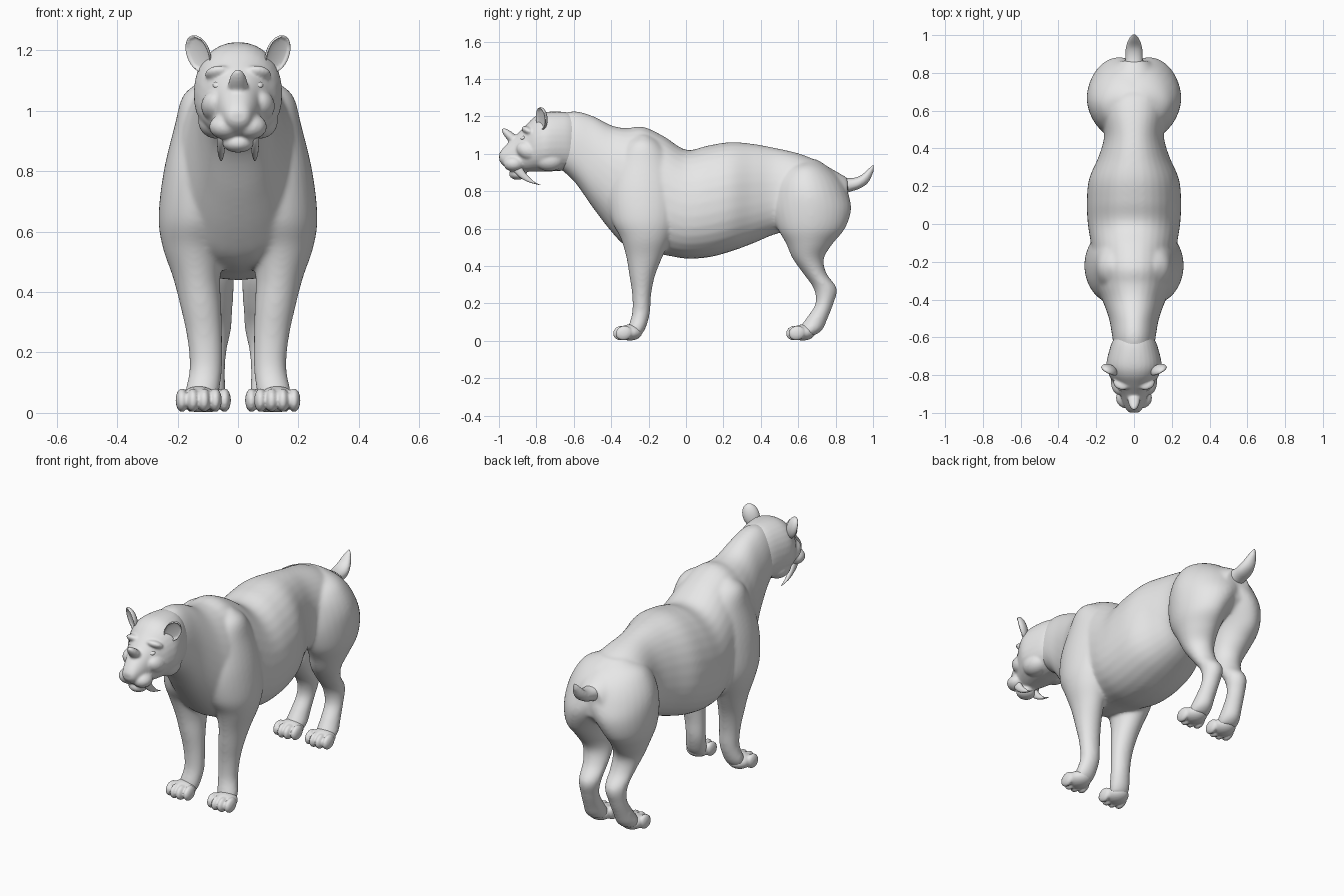
import bpy, bmesh, math
from mathutils import Matrix

cube = bpy.data.objects.get("Cube")
if cube:
    bpy.data.objects.remove(cube, do_unlink=True)

GREY = (0.8, 0.8, 0.8, 1)
clay = bpy.data.materials.new("plain grey")
clay.use_nodes = True
clay.diffuse_color = GREY
clay.node_tree.nodes["Principled BSDF"].inputs["Base Color"].default_value = GREY


def spline(rows, steps=5):
    """Catmull-Rom resampling of a list of equal length tuples."""
    rows = [rows[0]] + rows + [rows[-1]]
    out = []
    for i in range(1, len(rows) - 2):
        a, b, c, d = rows[i - 1:i + 3]
        for s in range(steps):
            t = s / steps
            out.append([q + t * (r - p) / 2 + t * t * (p - 2.5 * q + 2 * r - e / 2)
                        + t ** 3 * (-p + 3 * q - 3 * r + e) / 2
                        for p, q, r, e in zip(a, b, c, d)])
    return out + [list(rows[-1])]


def loft(bm, rows, along, taper=0.0, power=0.9, sides=32):
    """Skin rounded slices (position, low, high, x_in, x_out) along y or z."""
    rings = []
    for pos, low, high, x_in, x_out in spline(rows):
        ring = []
        for k in range(sides):
            ang = 2 * math.pi * k / sides
            c, s = math.cos(ang), math.sin(ang)
            u = math.copysign(abs(c) ** power, c) * (1 - taper * s)
            v = math.copysign(abs(s) ** power, s)
            x = (x_in + x_out) / 2 + u * (x_out - x_in) / 2
            w = (low + high) / 2 + v * (high - low) / 2
            ring.append(bm.verts.new((x, pos, w) if along == "y" else (x, w, pos)))
        rings.append(ring)
    for r, q in zip(rings, rings[1:]):
        for k in range(sides):
            n = (k + 1) % sides
            bm.faces.new((r[k], r[n], q[n], q[k]))
    bm.faces.new(rings[0])
    bm.faces.new(rings[-1])


def blob(bm, centre, radii, tilt=0.0):
    """Ellipsoid, optionally tilted about the x axis."""
    place = (Matrix.Translation(centre) @ Matrix.Rotation(tilt, 4, "X")
             @ Matrix.Diagonal((*radii, 1)))
    return bmesh.ops.create_uvsphere(bm, u_segments=24, v_segments=16, radius=1,
                                     matrix=place)["verts"]


def finish(name, bm, soften=0):
    """Make the object; with soften, fuse its parts into one soft skin."""
    bmesh.ops.recalc_face_normals(bm, faces=bm.faces)
    mesh = bpy.data.meshes.new(name)
    bm.to_mesh(mesh)
    bm.free()
    mesh.materials.append(clay)
    mesh.shade_smooth()
    obj = bpy.data.objects.new(name, mesh)
    bpy.context.collection.objects.link(obj)
    if soften:
        fuse = obj.modifiers.new("fuse", "REMESH")
        fuse.mode = "VOXEL"
        fuse.voxel_size = .008 if soften > 9 else .006
        fuse.use_smooth_shade = True
        smooth = obj.modifiers.new("soften", "SMOOTH")
        smooth.factor = .5
        smooth.iterations = soften


def symmetric(rows):
    return [(y, low, high, -w, w) for y, low, high, w in rows]


# torso and neck: y, bottom, top, half width
body = bmesh.new()
loft(body, symmetric([
    (-.7, .94, 1.205, .1), (-.6, .855, 1.228, .114), (-.5, .715, 1.203, .132),
    (-.4, .585, 1.153, .168), (-.32, .505, 1.138, .205), (-.23, .475, 1.145, .22),
    (-.12, .46, 1.095, .225), (0, .44, 1.022, .243), (.12, .447, 1.045, .248),
    (.24, .478, 1.063, .236), (.36, .522, 1.053, .185), (.47, .568, 1.033, .157),
    (.6, .6, 1.003, .175), (.7, .62, .963, .168), (.8, .64, .908, .135),
    (.865, .7, .87, .08)]), "y", taper=.12)

for side in (-1, 1):
    def limb(rows, power):
        loft(body, [(z, f, b, side * i, side * o) for z, f, b, i, o in rows],
             "z", power=power)

    # foreleg with shoulder: z, front, back, inner x, outer x
    limb([(1.1, -.28, -.18, -.08, .12), (1.05, -.34, -.12, -.08, .182),
          (.95, -.39, -.06, -.06, .21), (.8, -.42, -.03, -.03, .246),
          (.65, -.4, -.04, 0, .263), (.55, -.35, -.08, .04, .25),
          (.45, -.32, -.125, .058, .216), (.35, -.303, -.165, .055, .19),
          (.25, -.288, -.186, .052, .169), (.15, -.288, -.193, .052, .16),
          (.07, -.31, -.215, .062, .175), (.03, -.31, -.24, .075, .17)], 1)

    # hind leg with haunch
    limb([(.97, .62, .7, -.06, .07), (.93, .53, .76, -.12, .165),
          (.87, .47, .825, -.17, .215), (.79, .45, .867, -.16, .245),
          (.7, .455, .883, -.08, .25), (.6, .49, .85, -.005, .24),
          (.52, .535, .785, .012, .213), (.44, .57, .737, .013, .18),
          (.36, .627, .752, .016, .155), (.28, .682, .807, .022, .142),
          (.2, .692, .789, .038, .138), (.12, .642, .758, .042, .146),
          (.06, .6, .73, .04, .155), (.03, .61, .69, .05, .145)], 1.08)
finish("body", body, 18)

# tail
tail = bmesh.new()
loft(tail, symmetric([
    (.78, .76, .885, .06), (.87, .795, .87, .047), (.93, .815, .882, .044),
    (.975, .848, .92, .03), (1.003, .905, .945, .01)]), "y")
finish("tail", tail, 5)

# head: skull and muzzle, chin, nose and bridge of the nose
head = bmesh.new()
loft(head, symmetric([
    (-.58, .9, 1.2, .09), (-.64, .91, 1.223, .122), (-.74, .905, 1.225, .146),
    (-.8, .905, 1.205, .132), (-.85, .905, 1.16, .103), (-.9, .91, 1.108, .076),
    (-.95, .92, 1.06, .057), (-.985, .945, 1.022, .04), (-.998, .965, 1.0, .024)]),
    "y", taper=.05)
blob(head, (0, -.9, .893), (.052, .047, .032))
blob(head, (0, -.98, .992), (.04, .02, .024), -.4)
blob(head, (0, -.915, 1.07), (.034, .095, .026), -.76)
for side in (-1, 1):
    # whisker pads, brows, cheeks and jaw corners
    blob(head, (side * .042, -.92, .947), (.054, .056, .042))
    blob(head, (side * .06, -.838, 1.12), (.05, .045, .022), -.5)
    blob(head, (side * .072, -.84, 1.015), (.05, .07, .05), -.4)
    blob(head, (side * .07, -.73, .965), (.062, .08, .058))
finish("head", head, 9)

# paws with four toes each
for label, x, y in (("front", .13, -.315), ("hind", .1, .61)):
    for side, word in ((-1, "right"), (1, "left")):
        paw = bmesh.new()
        blob(paw, (side * x, y + .015, .045), (.064, .066, .043))
        for k in range(4):
            off = k - 1.5
            blob(paw, (side * x + off * .037, y - .038 + abs(off) * .014, .042),
                 (.021, .045, .039), .25)
        finish(f"{word}_{label}_paw", paw, 3)

for side, word in ((-1, "right"), (1, "left")):
    # ear: a cupped, outward leaning ellipsoid
    ear = bmesh.new()
    for v in blob(ear, (0, 0, 0), (.044, .03, .064)):
        if v.co.y < 0:
            v.co.y *= -.3 if abs(v.co.y) > .012 else .6
    ear.transform(Matrix.Translation((side * .132, -.775, 1.188))
                  @ Matrix.Rotation(side * .36, 4, "Y")
                  @ Matrix.Rotation(side * .6, 4, "Z"))
    finish(word + "_ear", ear)

    # eye
    eye = bmesh.new()
    blob(eye, (side * .062, -.868, 1.085), (.022, .018, .011), .5)
    finish(word + "_eye", eye)

    # long curved fang
    fang = bmesh.new()
    x = side * .056
    loft(fang, [(z, f, b, x - w, x + w) for z, f, b, w in (
        (.935, -.935, -.88, .015), (.9, -.915, -.86, .014),
        (.872, -.885, -.835, .012), (.85, -.845, -.81, .009),
        (.833, -.785, -.775, .002))], "z", sides=16)
    finish(word + "_fang", fang)
